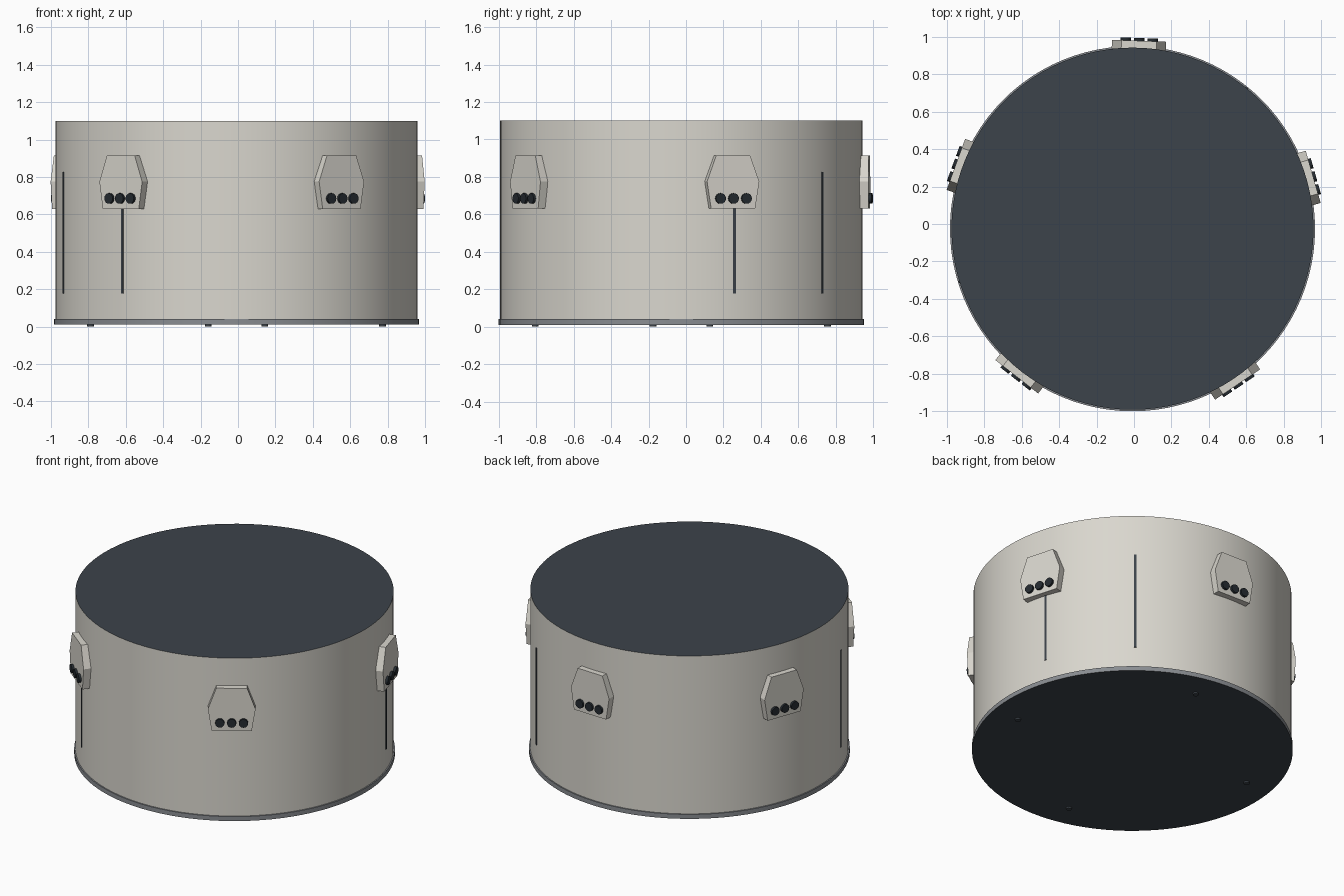
import bpy, bmesh
from math import radians, cos, sin
from mathutils import Matrix, Vector

if "Cube" in bpy.data.objects:
    bpy.data.objects.remove(bpy.data.objects["Cube"], do_unlink=True)

CENTRE = Vector((-0.008, -0.025, 0))


def material(name, colour):
    m = bpy.data.materials.new(name)
    m.use_nodes = True
    m.diffuse_color = (*colour, 1)
    m.node_tree.nodes["Principled BSDF"].inputs["Base Color"].default_value = (*colour, 1)
    return m


shell = material("warm light grey", (0.70, 0.68, 0.62))
dark = material("dark slate", (0.045, 0.056, 0.069))
grey = material("mid grey", (0.25, 0.265, 0.285))
glass = material("black glass", (0.018, 0.024, 0.030))


def finish(bm, name, mats, matrix=Matrix(), smooth=False):
    bmesh.ops.recalc_face_normals(bm, faces=bm.faces)
    mesh = bpy.data.meshes.new(name)
    bm.to_mesh(mesh)
    bm.free()
    ob = bpy.data.objects.new(name, mesh)
    bpy.context.collection.objects.link(ob)
    ob.matrix_world = matrix
    for m in mats:
        mesh.materials.append(m)
    if smooth:
        bpy.ops.object.select_all(action="DESELECT")
        ob.select_set(True)
        bpy.context.view_layer.objects.active = ob
        bpy.ops.object.shade_smooth_by_angle(angle=radians(35))
    return ob


def disc(bm, radius, low, high, segments, place=Matrix()):
    mid = Matrix.Translation((0, 0, (low + high) / 2))
    bmesh.ops.create_cone(bm, cap_ends=True, segments=segments, radius1=radius,
                          radius2=radius, depth=high - low, matrix=place @ mid)


def around(degrees):
    """Local -y points outwards at this angle about the drum axis."""
    return Matrix.Translation(CENTRE) @ Matrix.Rotation(radians(degrees + 90), 4, "Z")


# Drum with a dark lid face
bm = bmesh.new()
disc(bm, 0.968, 0.04, 1.10, 96)
bm.normal_update()
for f in bm.faces:
    f.material_index = int(f.normal.z > 0.5)
finish(bm, "drum_body", [shell, dark], Matrix.Translation(CENTRE), True)

# Base plate with a dark underside
bm = bmesh.new()
disc(bm, 0.976, 0.01, 0.04, 96)
bm.normal_update()
for f in bm.faces:
    f.material_index = int(f.normal.z < -0.5)
finish(bm, "base_plate", [grey, dark], Matrix.Translation(CENTRE), True)

# Four small feet
for i in range(4):
    a = radians(-11 + 90 * i)
    bm = bmesh.new()
    disc(bm, 0.018, 0, 0.012, 16)
    spot = CENTRE + Vector((cos(a), sin(a), 0)) * 0.795
    finish(bm, f"foot_{i + 1}", [dark], Matrix.Translation(spot), True)

# Five hexagonal sensor housings, each with a row of three lenses
half = [(0.122, 0.63), (0.145, 0.775), (0.094, 0.915)]
outline = half + [(-x, z) for x, z in reversed(half)]
for i in range(5):
    place = around(88 - 72 * i)
    bm = bmesh.new()
    face = bm.faces.new([bm.verts.new((x, -1.005, z)) for x, z in outline])
    geom = bmesh.ops.extrude_face_region(bm, geom=[face], use_keep_orig=True)["geom"]
    moved = [g for g in geom if isinstance(g, bmesh.types.BMVert)]
    bmesh.ops.translate(bm, verts=moved, vec=(0, 0.047, 0))
    finish(bm, f"sensor_housing_{i + 1}", [shell], place)

    bm = bmesh.new()
    for x in (-0.072, 0, 0.072):
        turn = Matrix.Translation((x, 0, 0.685)) @ Matrix.Rotation(radians(90), 4, "X")
        disc(bm, 0.028, 0.99, 1.02, 16, turn)
    finish(bm, f"lenses_{i + 1}", [glass], place, True)

# Four narrow upright seams on the wall
for i, angle in enumerate((17, 51, 197, 231)):
    bm = bmesh.new()
    size = Matrix.Diagonal((0.014, 0.009, 0.65, 1))
    bmesh.ops.create_cube(bm, size=1, matrix=Matrix.Translation((0, -0.967, 0.502)) @ size)
    finish(bm, f"wall_seam_{i + 1}", [dark], around(angle))
